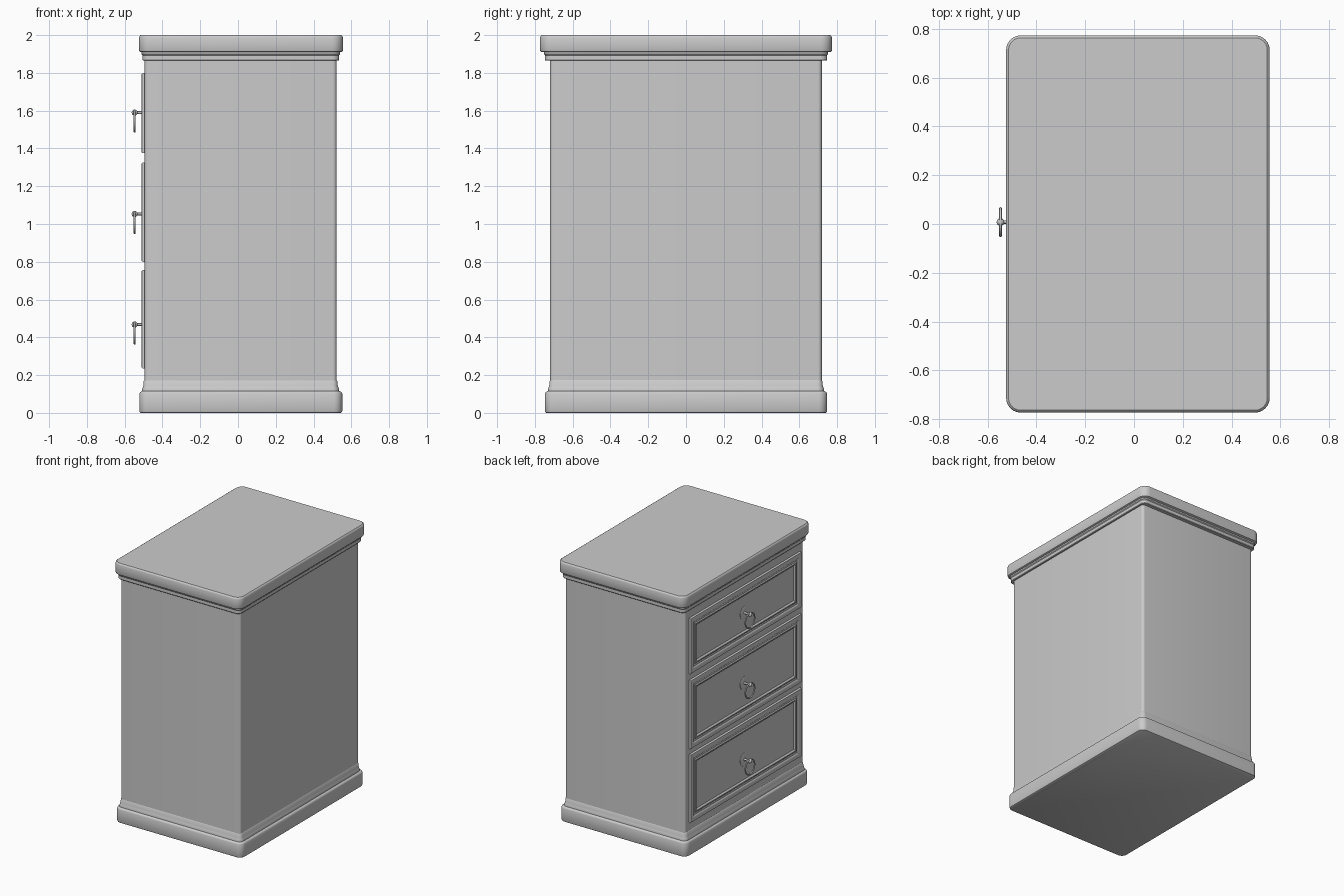
import bpy, bmesh
from math import sin, cos, pi, radians
from mathutils import Matrix, Vector

if "Cube" in bpy.data.objects:
    bpy.data.objects.remove(bpy.data.objects["Cube"])

grey = bpy.data.materials.new("plain_grey")
grey.use_nodes = True
colour = (0.6, 0.6, 0.6, 1)
grey.diffuse_color = colour
grey.node_tree.nodes["Principled BSDF"].inputs["Base Color"].default_value = colour


def finish(name, bm, angle=35):
    bmesh.ops.recalc_face_normals(bm, faces=bm.faces[:])
    mesh = bpy.data.meshes.new(name)
    bm.to_mesh(mesh)
    bm.free()
    mesh.materials.append(grey)
    obj = bpy.data.objects.new(name, mesh)
    bpy.context.collection.objects.link(obj)
    bpy.ops.object.select_all(action="DESELECT")
    obj.select_set(True)
    bpy.context.view_layer.objects.active = obj
    bpy.ops.object.shade_smooth_by_angle(angle=radians(angle))
    return obj


def loft(name, rings, cap_start=True):
    """Join equal loops of points into a skin with flat ends."""
    bm = bmesh.new()
    loops = [[bm.verts.new(p) for p in ring] for ring in rings]
    for a, b in zip(loops, loops[1:]):
        for i in range(len(a)):
            j = (i + 1) % len(a)
            bm.faces.new((a[i], a[j], b[j], b[i]))
    if cap_start:
        bm.faces.new(loops[0])
    bm.faces.new(loops[-1])
    return finish(name, bm)


def rounded_rect(x0, x1, y, r, z, steps=6):
    corners = ((x1 - r, y - r), (x0 + r, y - r), (x0 + r, r - y), (x1 - r, r - y))
    return [(cx + r * cos((q + k / steps) * pi / 2),
             cy + r * sin((q + k / steps) * pi / 2), z)
            for q, (cx, cy) in enumerate(corners) for k in range(steps + 1)]


def slab(name, x0, x1, y, r, profile):
    """Rounded block; the profile lists (height, inset)."""
    loft(name, [rounded_rect(x0 + d, x1 - d, y - d, r - d, z) for z, d in profile])


# Carcass, from the floor up
slab("plinth", -0.522, 0.552, 0.747, 0.045,
     [(0, 0.008), (0.003, 0.003), (0.01, 0), (0.102, 0), (0.109, 0.003), (0.115, 0.012)])
slab("plinth_moulding", -0.508, 0.535, 0.731, 0.035,
     [(0.11, 0), (0.125, 0), (0.133, 0.003), (0.145, 0.007), (0.168, 0.009), (0.175, 0.014)])
slab("cabinet_body", -0.494, 0.522, 0.719, 0.02, [(0.1, 0), (1.9, 0)])
slab("cornice_moulding", -0.51, 0.54, 0.752, 0.04,
     [(1.865, 0.008), (1.869, 0.005), (1.893, 0.005), (1.899, 0), (1.914, 0)])
slab("table_top", -0.524, 0.556, 0.773, 0.06,
     [(1.91, 0.008), (1.913, 0.003), (1.92, 0), (1.987, 0), (1.995, 0.003), (2.0, 0.01)])

# Drawer fronts: stepped frame around a sunken panel, as (inset, x)
FRAME = [(0, -0.485), (0, -0.503), (0.003, -0.509), (0.009, -0.511), (0.028, -0.511),
         (0.036, -0.507), (0.042, -0.502), (0.056, -0.502), (0.062, -0.508),
         (0.07, -0.508), (0.08, -0.498)]


def ball(name, centre, radius):
    bm = bmesh.new()
    bmesh.ops.create_uvsphere(bm, u_segments=16, v_segments=10, radius=radius,
                              matrix=Matrix.Translation(centre))
    finish(name, bm, 60)


def turned(name, z, y, profile, sides=24):
    """Round part on an axis along x; the profile lists (x, radius)."""
    loft(name, [[(x, y + r * cos(2 * pi * k / sides), z + r * sin(2 * pi * k / sides))
                 for k in range(sides)] for x, r in profile])


def ring(name, centre, major, minor, around=32, sides=10):
    bm = bmesh.new()
    grid = []
    for i in range(around):
        a = 2 * pi * i / around
        out = Vector((0, cos(a), sin(a)))
        grid.append([bm.verts.new(Vector(centre) + out * (major + minor * cos(t))
                                  + Vector((minor * sin(t), 0, 0)))
                     for t in (2 * pi * k / sides for k in range(sides))])
    for i in range(around):
        a, b = grid[i], grid[(i + 1) % around]
        for k in range(sides):
            m = (k + 1) % sides
            bm.faces.new((a[k], a[m], b[m], b[k]))
    finish(name, bm, 60)


drawers = (("top", 1.375, 1.80, 1.59), ("middle", 0.80, 1.325, 1.053),
           ("bottom", 0.235, 0.757, 0.468))
HANDLE_Y = 0.008
for label, low, high, pull in drawers:
    loft(label + "_drawer_front",
         [[(x, s * (0.67 - d), z) for s, z in
           ((-1, low + d), (1, low + d), (1, high - d), (-1, high - d))]
          for d, x in FRAME])
    # Ring pull: back plate, stem, knob and hanging ring
    turned(label + "_back_plate", pull, HANDLE_Y,
           [(-0.495, 0.05), (-0.5, 0.05), (-0.502, 0.046), (-0.503, 0.02)])
    turned(label + "_pull_stem", pull, HANDLE_Y,
           [(-0.495, 0.014), (-0.505, 0.009), (-0.515, 0.007), (-0.548, 0.007)], 16)
    ball(label + "_pull_knob", (-0.547, HANDLE_Y, pull), 0.016)
    ring(label + "_pull_ring", (-0.547, HANDLE_Y, pull - 0.045), 0.056, 0.0055)
